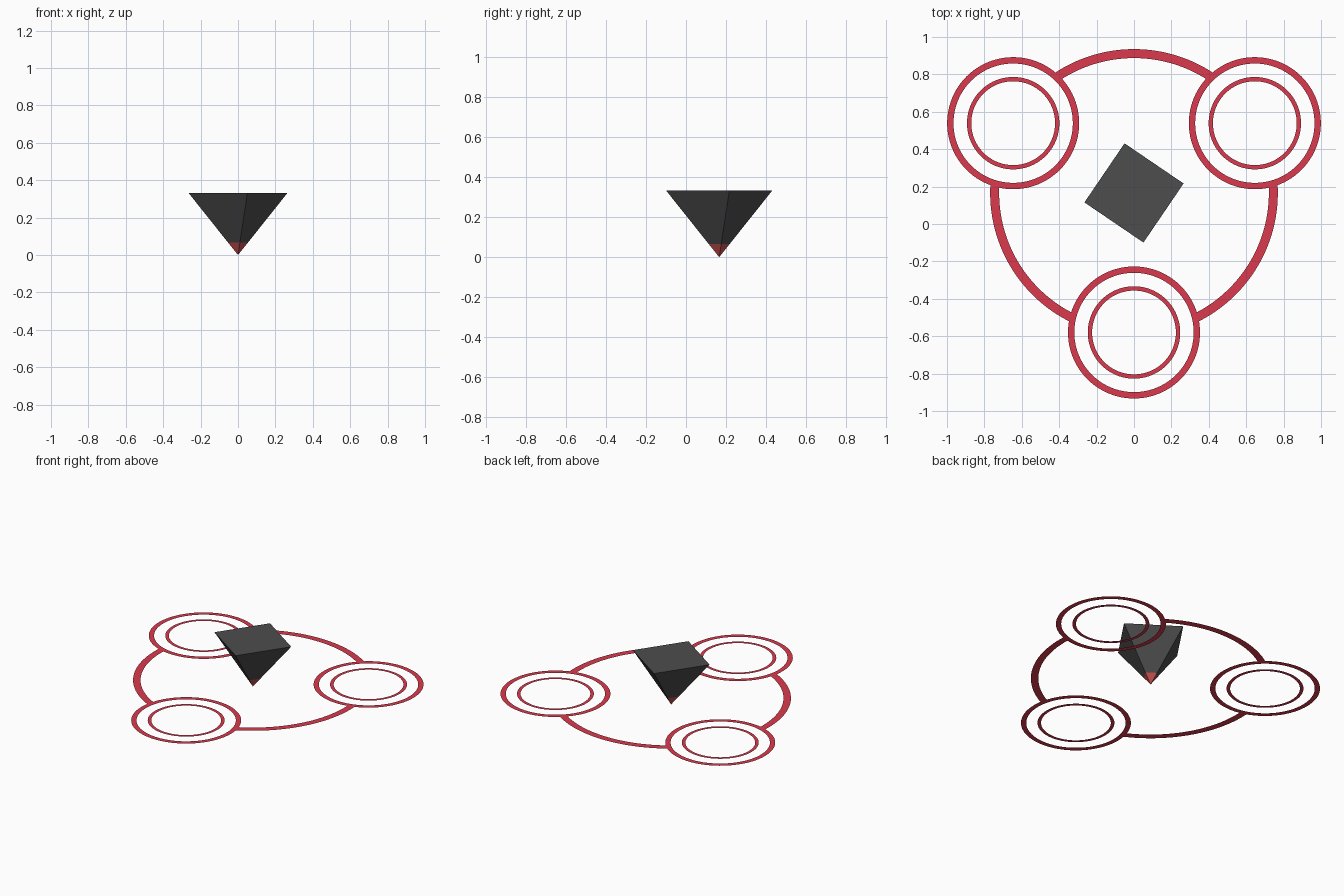
import bpy, bmesh, math

cube = bpy.data.objects.get("Cube")
if cube:
    bpy.data.objects.remove(cube, do_unlink=True)


def make_material(name, color):
    mat = bpy.data.materials.new(name)
    mat.use_nodes = True
    mat.diffuse_color = color
    mat.node_tree.nodes["Principled BSDF"].inputs["Base Color"].default_value = color
    return mat


RED = make_material("crimson", (0.71, 0.042, 0.075, 1))
TIP_RED = make_material("brick red", (0.58, 0.08, 0.08, 1))
GREY = make_material("charcoal", (0.074, 0.074, 0.074, 1))

CENTRE_Y = 0.166      # middle of the whole layout
FLOOR_Z = 0.045       # height of the flat rings
ORBIT = 0.746         # distance of the small rings from the middle
RING_OUT, RING_IN = 0.353, 0.319
MAIN_OUT, MAIN_IN = 0.769, 0.721


def finish(name, bm, mats):
    mesh = bpy.data.meshes.new(name)
    bm.to_mesh(mesh)
    bm.free()
    for mat in mats:
        mesh.materials.append(mat)
    obj = bpy.data.objects.new(name, mesh)
    bpy.context.collection.objects.link(obj)


def flat_band(name, centre, inner, outer, span_in, span_out, steps):
    """Flat strip between two arcs; each span is a (start, end) angle pair."""
    bm = bmesh.new()
    rows = []
    for i in range(steps + 1):
        row = []
        for radius, (a, b) in ((inner, span_in), (outer, span_out)):
            t = a + (b - a) * i / steps
            row.append(bm.verts.new((centre[0] + radius * math.cos(t),
                                     centre[1] + radius * math.sin(t), FLOOR_Z)))
        rows.append(row)
    for (a, b), (c, d) in zip(rows, rows[1:]):
        bm.faces.new((a, b, d, c))
    bmesh.ops.remove_doubles(bm, verts=bm.verts, dist=1e-5)
    finish(name, bm, [RED])


def trim_angle(radius):
    """Angle at which an arc of the main circle meets a small ring's rim."""
    return math.acos((radius**2 + ORBIT**2 - RING_OUT**2) / (2 * radius * ORBIT))


# Three double rings, joined by three arcs of the main circle
full = (0, math.tau)
third = math.tau / 3
for i, place in enumerate(("front", "left", "right")):
    angle = -math.pi / 2 + i * third
    centre = (ORBIT * math.cos(angle), CENTRE_Y + ORBIT * math.sin(angle))
    flat_band(place + "_outer_ring", centre, RING_IN, RING_OUT, full, full, 96)
    flat_band(place + "_inner_ring", centre, 0.224, 0.247, full, full, 96)
    spans = [(angle + trim_angle(r), angle + third - trim_angle(r))
             for r in (MAIN_IN, MAIN_OUT)]
    flat_band("connecting_arc_" + str(i + 1), (0, CENTRE_Y),
              MAIN_IN, MAIN_OUT, *spans, 48)

# Inverted square pyramid with a red point
HEIGHT, HALF_DIAGONAL, TURN = 0.333, 0.27, math.radians(10.8)
PYRAMID_Y = 0.166
bm = bmesh.new()


def square(fraction):
    radius = HALF_DIAGONAL * fraction
    angles = [TURN + k * math.pi / 2 for k in range(4)]
    return [bm.verts.new((radius * math.cos(a), PYRAMID_Y + radius * math.sin(a),
                          HEIGHT * fraction)) for a in angles]


tip = bm.verts.new((0, PYRAMID_Y, 0))
low, top = square(0.2), square(1)
bm.faces.new(top)
for k in range(4):
    n = (k + 1) % 4
    bm.faces.new((tip, low[n], low[k])).material_index = 1
    bm.faces.new((low[k], low[n], top[n], top[k]))
bmesh.ops.recalc_face_normals(bm, faces=bm.faces)
finish("pointer_pyramid", bm, [GREY, TIP_RED])
